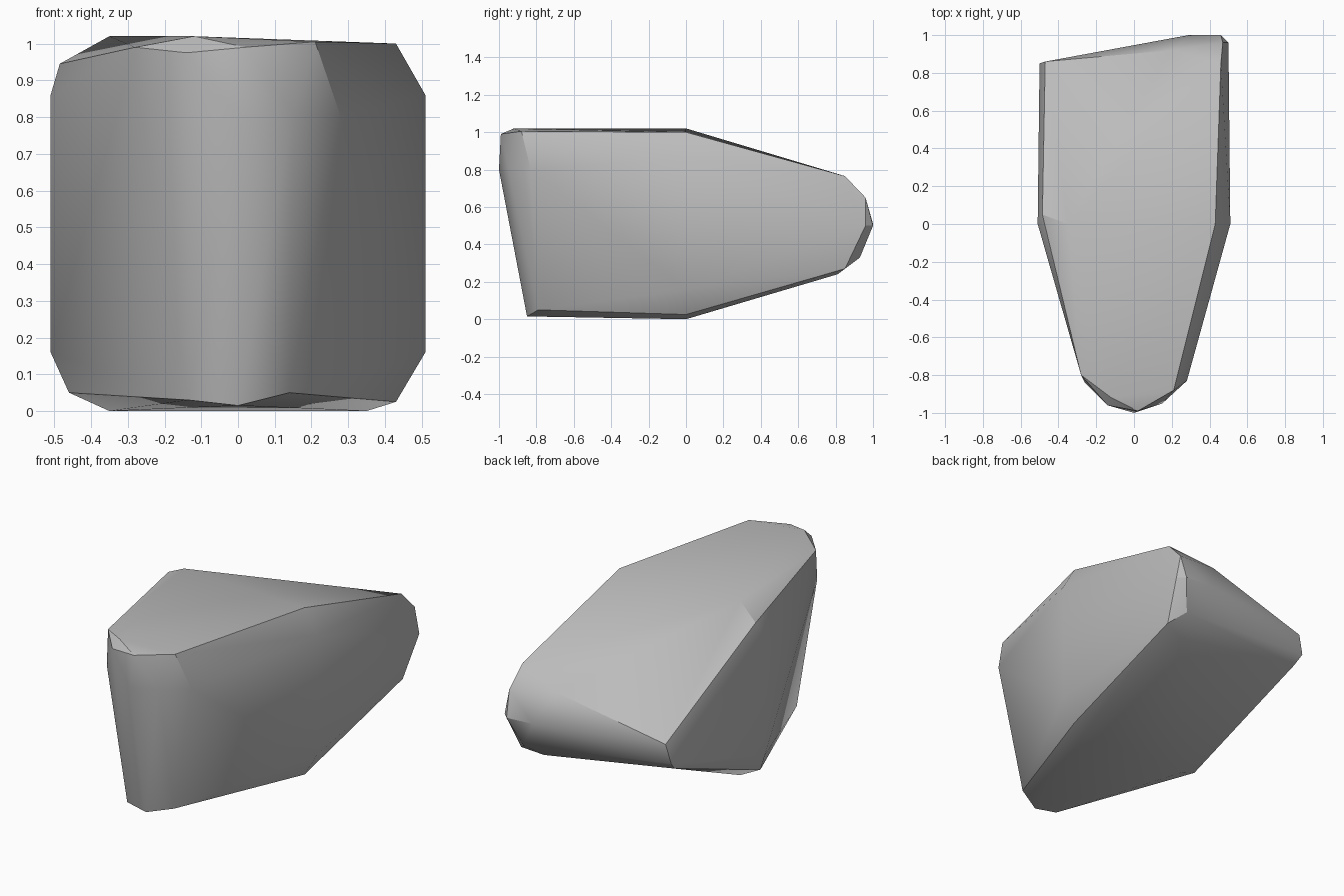
import bpy
import bmesh
import math

# Remove only the default cube
default_cube = bpy.data.objects.get("Cube")
if default_cube:
    bpy.data.objects.remove(default_cube, do_unlink=True)


def flat_material(name, colour):
    """Make one plain material with matching viewport and render colour."""
    material = bpy.data.materials.new(name)
    material.use_nodes = True
    material.diffuse_color = colour
    shader = material.node_tree.nodes["Principled BSDF"]
    shader.inputs["Base Color"].default_value = colour
    shader.inputs["Roughness"].default_value = 0.9
    return material


def mirrored(points):
    """Repeat the given corners on the opposite side."""
    return points + [(-x, y, z) for x, y, z in points]


def hull_object(name, corners, material):
    """Wrap a faceted stone skin around its corners."""
    mesh = bpy.data.meshes.new(name)
    bm = bmesh.new()
    for corner in corners:
        bm.verts.new(corner)
    result = bmesh.ops.convex_hull(bm, input=bm.verts[:])
    unused = set(result["geom_interior"]) | set(result["geom_unused"])
    loose = [item for item in unused if isinstance(item, bmesh.types.BMVert)]
    bmesh.ops.delete(bm, geom=loose, context="VERTS")
    bmesh.ops.recalc_face_normals(bm, faces=bm.faces[:])
    bm.to_mesh(mesh)
    bm.free()
    mesh.materials.append(material)
    obj = bpy.data.objects.new(name, mesh)
    bpy.context.collection.objects.link(obj)
    return obj


# Widest section across the middle, shared by both sides
middle = mirrored([(0.51, 0, 0.16), (0.51, 0, 0.86), (0.35, 0, 0)])
middle += [(0.43, 0, 0.025), (-0.46, -0.03, 0.05)]

# Worn upper rim
rim = [(-0.35, 0, 1.02), (0.43, 0, 1), (-0.485, 0.05, 0.945), (-0.12, -0.92, 1.02)]

# Blunt wedge at the front: upper corners, then foot
wedge = [(0, -1, 0.8), (0.02, -0.99, 0.99), (-0.14, -0.96, 0.975),
         (0.15, -0.95, 0.81), (0.21, -0.88, 1.005), (0.28, -0.83, 0.8),
         (-0.28, -0.8, 0.99), (-0.26, -0.84, 0.8)]
wedge += [(0, -0.85, 0.015), (-0.135, -0.83, 0.03), (0.14, -0.79, 0.05)]

# Tapered back: long side, then short side
back = [(0.46, 0.85, 0.765), (0.47, 0.96, 0.65), (0.5, 0.96, 0.5),
        (0.46, 1, 0.5), (0.29, 1, 0.51), (0.2, 0.92, 0.69),
        (0.4, 0.93, 0.33), (0.47, 0.85, 0.27), (0.35, 0.81, 0.24)]
back += [(-0.47, 0.86, 0.54), (-0.5, 0.85, 0.43), (-0.485, 0.8, 0.38)]

# Single boulder
stone = flat_material("stone grey", (0.5, 0.5, 0.5, 1))
boulder = hull_object("boulder", middle + rim + wedge + back, stone)

# Soften shallow facets and keep the hard ridges
bpy.ops.object.select_all(action="DESELECT")
boulder.select_set(True)
bpy.context.view_layer.objects.active = boulder
bpy.ops.object.shade_smooth_by_angle(angle=math.radians(30))
